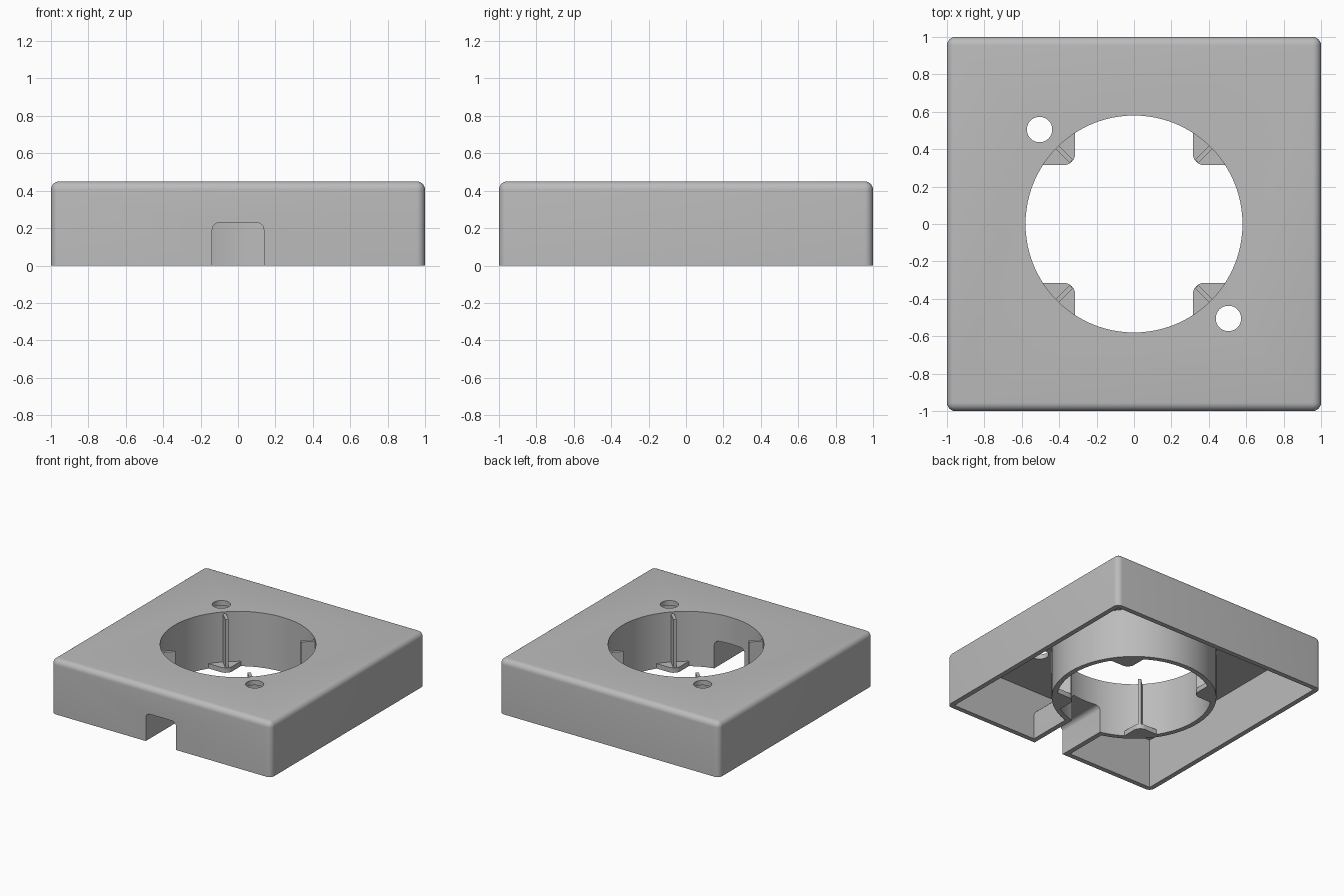
import bpy, bmesh, math
from mathutils import Matrix, Vector

cube = bpy.data.objects.get("Cube")
if cube:
    bpy.data.objects.remove(cube, do_unlink=True)

HEIGHT, WALL = 0.45, 0.04
BORE, RING = 0.58, 0.62

grey = bpy.data.materials.new("plain_grey")
grey.use_nodes = True
grey.diffuse_color = (0.5, 0.5, 0.5, 1)
grey.node_tree.nodes["Principled BSDF"].inputs["Base Color"].default_value = (0.5, 0.5, 0.5, 1)


def finish(name, bm):
    mesh = bpy.data.meshes.new(name)
    bm.to_mesh(mesh)
    bm.free()
    mesh.materials.append(grey)
    obj = bpy.data.objects.new(name, mesh)
    bpy.context.collection.objects.link(obj)
    return obj


def box(name, low, high, radius=0, rounded=None):
    """Box between two corners; edges passing the rounded test get a fillet."""
    low, high = Vector(low), Vector(high)
    bm = bmesh.new()
    bmesh.ops.create_cube(bm, size=1)
    for v in bm.verts:
        v.co = (low + high) / 2 + v.co * (high - low)
    if radius:
        edges = [e for e in bm.edges if rounded(*[v.co for v in e.verts])]
        bmesh.ops.bevel(bm, geom=edges, offset=radius, segments=6, profile=0.5, affect='EDGES')
    return finish(name, bm)


def cylinder(name, radius, low, high, x=0, y=0, segments=96):
    bm = bmesh.new()
    bmesh.ops.create_cone(bm, cap_ends=True, segments=segments, radius1=radius, radius2=radius,
                          depth=high - low, matrix=Matrix.Translation((x, y, (low + high) / 2)))
    return finish(name, bm)


def combine(obj, tool, operation='DIFFERENCE'):
    mod = obj.modifiers.new("combine", 'BOOLEAN')
    mod.operation, mod.object, mod.solver = operation, tool, 'EXACT'
    bpy.context.view_layer.objects.active = obj
    bpy.ops.object.modifier_apply(modifier=mod.name)
    bpy.data.objects.remove(tool, do_unlink=True)


def smooth(obj):
    bpy.ops.object.select_all(action='DESELECT')
    obj.select_set(True)
    bpy.context.view_layer.objects.active = obj
    bpy.ops.object.shade_smooth_by_angle(angle=math.radians(30))


def upper_lengthwise(a, b):
    return abs(a.y - b.y) > 0.1 and min(a.z, b.z) > 0.1


# Housing with rounded sides and top, sharp at the base
housing = box("housing", (-1, -1, 0), (1, 1, HEIGHT), 0.045,
              lambda a, b: max(a.z, b.z) > 0.1)

# Hollow underside, leaving the ring wall and the cable channel standing
inner = 1 - WALL
cavity = box("cavity", (-inner, -inner, -0.1), (inner, inner, HEIGHT - WALL))
combine(cavity, cylinder("ring_core", RING, -0.2, HEIGHT + 0.1))
combine(cavity, box("channel_core", (-0.178, -1.1, -0.2), (0.178, -0.4, 0.27),
                    0.08, upper_lengthwise))
combine(housing, cavity)

# Central bore, cable channel and two screw holes
combine(housing, cylinder("bore", BORE, -0.1, HEIGHT + 0.1))
combine(housing, box("channel", (-0.138, -1.1, -0.1), (0.138, -0.3, 0.23),
                     0.04, upper_lengthwise))
for side in (-1, 1):
    combine(housing, cylinder("screw_hole", 0.068, 0.3, 0.6, side * 0.505, -side * 0.505, 40))
smooth(housing)

# Four corner tabs at the foot of the bore, each with an upright fin
places = ("back_left", "back_right", "front_right", "front_left")
for i, place in enumerate(places):
    turn = Matrix.Rotation(i * math.pi / 2, 4, 'Z')
    tab = box("tab_" + place, (0.315, 0.315, 0), (0.7, 0.7, WALL), 0.06,
              lambda a, b: max(a.x, a.y, b.x, b.y) < 0.4)
    combine(tab, cylinder("tab_limit", 0.6, -0.1, 0.2), 'INTERSECT')
    tab.data.transform(turn)
    smooth(tab)
    fin = box("fin_" + place, (0.475, -0.0125, 0.02), (0.6, 0.0125, 0.435))
    fin.data.transform(turn @ Matrix.Rotation(math.pi / 4, 4, 'Z'))
